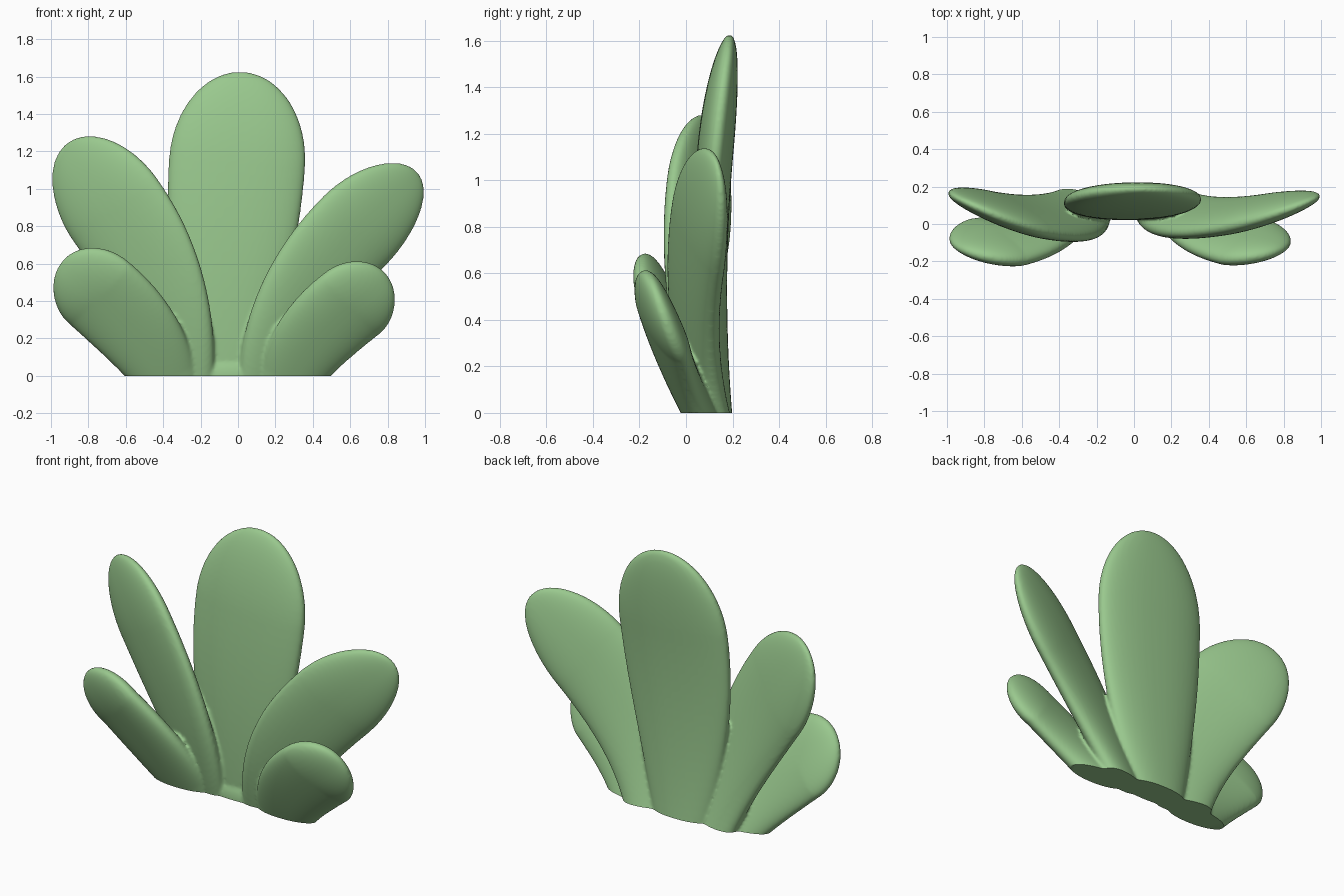
import bpy, bmesh, math
from mathutils import Vector

if "Cube" in bpy.data.objects:
    bpy.data.objects.remove(bpy.data.objects["Cube"])

green = bpy.data.materials.new("leaf_green")
green.diffuse_color = (0.32, 0.58, 0.27, 1)
green.use_nodes = True
green.node_tree.nodes["Principled BSDF"].inputs["Base Color"].default_value = green.diffuse_color

# Each pad: base, bend control, tip, half width, base width ratio, half thickness,
# yaw at base and tip (deg), widest point
PADS = [
    ((-0.06, 0.12, 0), (-0.04, 0.055, 0.81), (0.035, 0.19, 1.625), 0.365, 0.53, 0.078, 0, 0, 0.70),
    ((-0.28, 0.10, 0), (-0.40, -0.05, 0.68), (-0.94, 0.135, 1.22), 0.30, 0.54, 0.070, -20, -27, 0.70),
    ((0.16, 0.10, 0), (0.30, -0.05, 0.575), (0.97, 0.135, 1.075), 0.262, 0.63, 0.070, 20, 27, 0.70),
    ((-0.385, 0.058, 0), (-0.56, -0.10, 0.34), (-0.95, -0.125, 0.60), 0.25, 0.70, 0.072, -10, -33, 0.70),
    ((0.28, 0.058, 0), (0.425, -0.10, 0.30), (0.81, -0.13, 0.52), 0.237, 0.73, 0.072, 10, 33, 0.70),
]


def add_pad(bm, base, ctrl, tip, width, ratio, thick, yaw0, yaw1, tm):
    """Loft rounded cross-sections along a curved centre line."""
    p0, p1, p2 = Vector(base), Vector(ctrl), Vector(tip)
    ts = [-0.18 + (tm + 0.18) * i / 24 for i in range(24)]
    ts += [tm + (1 - tm) * math.sin(math.pi / 2 * i / 20) for i in range(20)] + [0.9999]
    rings, n = [], 48
    for t in ts:
        a = math.radians(yaw0 + (yaw1 - yaw0) * min(1, max(0, t / tm)))
        facing = Vector((math.sin(a), -math.cos(a), 0))
        c = p0 * (1 - t) ** 2 + p1 * 2 * t * (1 - t) + p2 * t * t
        tan = ((p1 - p0) * (1 - t) + (p2 - p1) * t).normalized()
        side = facing.cross(tan).normalized()
        nrm = tan.cross(side)
        if t < tm:
            w = width * (ratio + (1 - ratio) * math.sin(math.pi / 2 * t / tm))
            h = thick
        else:
            k = math.sqrt(1 - ((t - tm) / (1 - tm)) ** 2)
            w, h = width * k, thick * k
        ring = []
        for j in range(n):
            q = 2 * math.pi * j / n
            u, v = math.cos(q), math.sin(q)
            u = math.copysign(abs(u) ** 0.9, u)
            v = math.copysign(abs(v) ** 0.9, v)
            ring.append(bm.verts.new(c + side * w * u + nrm * h * v))
        rings.append(ring)
    for r, s in zip(rings, rings[1:]):
        for j in range(n):
            bm.faces.new((r[j], r[(j + 1) % n], s[(j + 1) % n], s[j]))
    bm.faces.new(rings[0][::-1])
    bm.faces.new(rings[-1])


# All pads plus a small core joining them at the base
bm = bmesh.new()
for pad in PADS:
    add_pad(bm, *pad)
core = bmesh.ops.create_icosphere(bm, subdivisions=4, radius=1)
for v in core["verts"]:
    v.co = Vector((v.co.x * 0.25 - 0.05, v.co.y * 0.075 + 0.095, v.co.z * 0.12))
bmesh.ops.recalc_face_normals(bm, faces=bm.faces)
mesh = bpy.data.meshes.new("plant_pads")
bm.to_mesh(mesh)
bm.free()
plant = bpy.data.objects.new("plant_pads", mesh)
bpy.context.collection.objects.link(plant)

# Fuse into one soft skin
rem = plant.modifiers.new("fuse", 'REMESH')
rem.mode = 'VOXEL'
rem.voxel_size = 0.009
sm = plant.modifiers.new("soften", 'SMOOTH')
sm.factor = 0.5
sm.iterations = 8
dg = bpy.context.evaluated_depsgraph_get()
fused = bpy.data.meshes.new_from_object(plant.evaluated_get(dg))
plant.modifiers.clear()

# Cut flat at the ground and close the underside
bm = bmesh.new()
bm.from_mesh(fused)
cut = bmesh.ops.bisect_plane(bm, geom=bm.verts[:] + bm.edges[:] + bm.faces[:],
                             plane_co=(0, 0, 0), plane_no=(0, 0, 1), clear_inner=True)
rim = [e for e in cut["geom_cut"] if isinstance(e, bmesh.types.BMEdge)]
bmesh.ops.holes_fill(bm, edges=rim, sides=0)
bmesh.ops.recalc_face_normals(bm, faces=bm.faces)
bm.to_mesh(fused)
bm.free()
plant.data = fused
fused.materials.clear()
fused.materials.append(green)

bpy.context.view_layer.objects.active = plant
plant.select_set(True)
bpy.ops.object.shade_smooth_by_angle(angle=math.radians(50))
